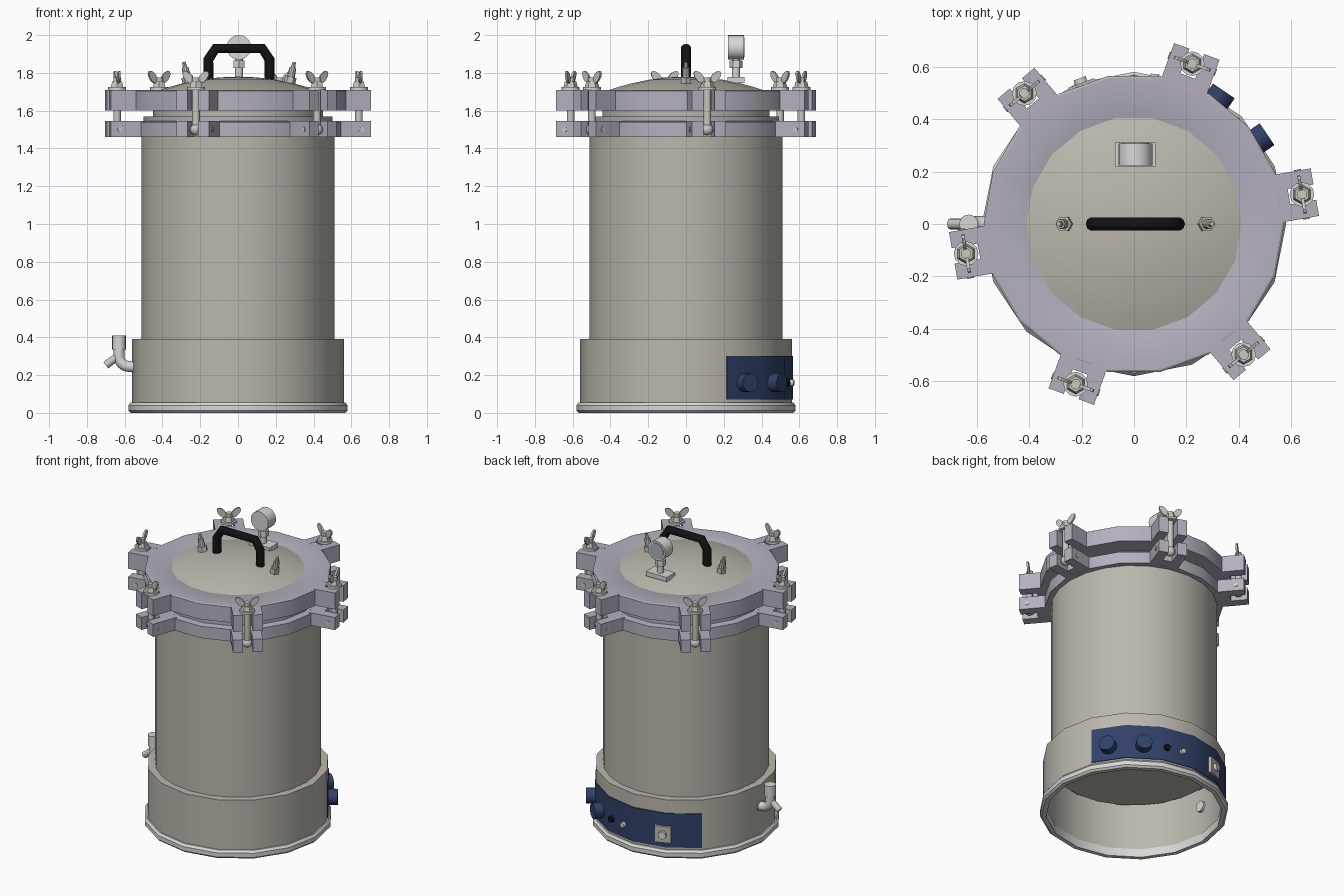
import bpy, bmesh, math
from mathutils import Vector, Matrix

if "Cube" in bpy.data.objects:
    bpy.data.objects.remove(bpy.data.objects["Cube"])

def material(name, r, g, b):
    m = bpy.data.materials.new(name)
    m.diffuse_color = (r, g, b, 1)
    m.use_nodes = True
    m.node_tree.nodes["Principled BSDF"].inputs["Base Color"].default_value = m.diffuse_color
    return m

STEEL = material("warm_steel", 0.50, 0.475, 0.42)
CAST = material("lavender_cast_metal", 0.46, 0.43, 0.51)
LIGHT = material("light_metal", 0.68, 0.68, 0.67)
BOLT = material("bolt_metal", 0.58, 0.57, 0.52)
BLUE = material("navy_panel", 0.03, 0.052, 0.14)
BLACK = material("black_plastic", 0.006, 0.006, 0.006)
DIAL = material("dial_grey", 0.42, 0.45, 0.50)

def finish(name, bm, mat, angle=32):
    bmesh.ops.remove_doubles(bm, verts=bm.verts, dist=1e-5)
    bmesh.ops.recalc_face_normals(bm, faces=bm.faces)
    me = bpy.data.meshes.new(name)
    bm.to_mesh(me)
    bm.free()
    me.materials.append(mat)
    me.shade_smooth()
    me.set_sharp_from_angle(angle=math.radians(angle))
    ob = bpy.data.objects.new(name, me)
    bpy.context.collection.objects.link(ob)
    return ob

def lathe(name, profile, n, mat, closed=True, a0=0, a1=360):
    """Revolve (radius, z) points about z; a partial sweep gets end caps."""
    bm = bmesh.new()
    full = a1 - a0 >= 360
    rows = []
    for i in range(n if full else n + 1):
        a = math.radians(a0 + (a1 - a0) * i / n)
        rows.append([bm.verts.new((r * math.cos(a), r * math.sin(a), z)) for r, z in profile])
    k = len(profile)
    for i in range(n):
        p, q = rows[i], rows[(i + 1) % len(rows)]
        for j in range(k if closed else k - 1):
            bm.faces.new((p[j], q[j], q[(j + 1) % k], p[(j + 1) % k]))
    if not full:
        bm.faces.new(rows[0])
        bm.faces.new(rows[-1])
    return finish(name, bm, mat)

def rod(name, p0, p1, r0, mat, r1=None, n=16):
    """Cylinder or cone between two points."""
    p0, p1 = Vector(p0), Vector(p1)
    d = p1 - p0
    mx = Matrix.Translation((p0 + p1) / 2) @ d.to_track_quat('Z', 'Y').to_matrix().to_4x4()
    bm = bmesh.new()
    bmesh.ops.create_cone(bm, cap_ends=True, segments=n, radius1=r0,
                          radius2=r0 if r1 is None else r1, depth=d.length, matrix=mx)
    return finish(name, bm, mat)

def boxes(name, frame, parts, mat):
    """Boxes given as (centre, size) inside a frame, joined as one object."""
    bm = bmesh.new()
    for c, s in parts:
        bmesh.ops.create_cube(bm, size=1, matrix=frame @ Matrix.Translation(c) @ Matrix.Diagonal((*s, 1)))
    return finish(name, bm, mat)

def tube(name, pts, r, mat):
    cu = bpy.data.curves.new(name, 'CURVE')
    cu.dimensions = '3D'
    cu.bevel_depth = r
    cu.bevel_resolution = 3
    cu.use_fill_caps = True
    sp = cu.splines.new('POLY')
    sp.points.add(len(pts) - 1)
    for p, co in zip(sp.points, pts):
        p.co = (*co, 1)
    cu.materials.append(mat)
    ob = bpy.data.objects.new(name, cu)
    bpy.context.collection.objects.link(ob)

def turn(deg):
    return Matrix.Rotation(math.radians(deg), 4, 'Z')

# Base shell (open below), foot rim, vessel body
lathe("base_shell", [(0.56, 0.03), (0.56, 0.39), (0.50, 0.39), (0.50, 0.375), (0.545, 0.375), (0.545, 0.03)], 16, STEEL)
lathe("foot_rim", [(0.54, 0.0), (0.568, 0.0), (0.58, 0.012), (0.58, 0.04), (0.568, 0.055), (0.54, 0.055)], 16, LIGHT)
lathe("vessel_body", [(0, 0.35), (0.51, 0.35), (0.51, 1.50), (0, 1.50)], 24, STEEL, closed=False)

# Clamp flanges, lid seal and dome
lathe("lower_flange", [(0.48, 1.46), (0.545, 1.46), (0.545, 1.54), (0.50, 1.545), (0.50, 1.57), (0.42, 1.57)], 18, CAST)
lathe("lid_seal", [(0, 1.55), (0.45, 1.55), (0.45, 1.62), (0, 1.62)], 18, STEEL, closed=False)
lathe("upper_flange", [(0.39, 1.60), (0.573, 1.60), (0.573, 1.705), (0.565, 1.71), (0.41, 1.71), (0.39, 1.70)], 18, CAST)
R = 1.235
lathe("lid_dome", [(r, 1.78 - R + math.sqrt(R * R - r * r)) for r in (0, 0.1, 0.2, 0.3, 0.36, 0.41)] + [(0.41, 1.69)],
      18, STEEL, closed=False)

# Six swing bolts in forked lugs
for i in range(6):
    f = turn(10 + 60 * i)
    for level, z0, z1 in (("lower", 1.46, 1.545), ("upper", 1.60, 1.71)):
        z, h = (z0 + z1) / 2, z1 - z0
        parts = [((0.61, s * 0.061, z), (0.18, 0.062, h)) for s in (-1, 1)]
        parts.append(((0.55, 0, z), (0.10, 0.10, h - 0.002)))
        boxes(f"{level}_lug_{i}", f, parts, CAST)
    at = lambda y, z: f @ Vector((0.65, y, z))
    rod(f"hinge_pin_{i}", at(-0.096, 1.50), at(0.096, 1.50), 0.014, BOLT, n=10)
    rod(f"bolt_shaft_{i}", at(0, 1.50), at(0, 1.775), 0.02, BOLT, n=12)
    rod(f"washer_{i}", at(0, 1.71), at(0, 1.725), 0.047, LIGHT, n=12)
    rod(f"nut_{i}", at(0, 1.725), at(0, 1.755), 0.038, BOLT, 0.03, n=6)
    bm = bmesh.new()
    bmesh.ops.create_uvsphere(bm, u_segments=12, v_segments=8, radius=0.031, matrix=Matrix.Translation(at(0, 1.50)))
    finish(f"bolt_eye_{i}", bm, BOLT)
    # Wing ears stand in the tangential plane
    bm = bmesh.new()
    for s in (-1, 1):
        mx = (f @ Matrix.Translation((0.65, s * 0.043, 1.777)) @ Matrix.Rotation(s * math.radians(48), 4, 'X')
              @ Matrix.Diagonal((1, 0.04, 0.021, 1)) @ Matrix.Rotation(math.pi / 2, 4, 'Y'))
        bmesh.ops.create_cone(bm, cap_ends=True, segments=12, radius1=1, radius2=1, depth=0.012, matrix=mx)
    finish(f"wing_ears_{i}", bm, BOLT)

# Lid handle
tube("lid_handle", [(-0.157, 0, 1.75), (-0.157, 0, 1.87), (-0.118, 0, 1.93),
                    (0.128, 0, 1.93), (0.167, 0, 1.87), (0.167, 0, 1.75)], 0.027, BLACK)

# Two relief valves, square to the dome
for side, x in (("left", -0.262), ("right", 0.272)):
    base, up = Vector((x, 0, 1.745)), Vector((x * 0.85, 0, 1)).normalized()
    for part, a, b, r0, r1, n in (("nut", 0, 0.035, 0.031, 0.031, 6), ("stem", 0.03, 0.085, 0.021, 0.018, 10),
                                  ("tip", 0.085, 0.115, 0.012, 0.009, 8)):
        rod(f"{side}_valve_{part}", base + up * a, base + up * b, r0, BOLT, r1, n)

# Pressure gauge
gx, gy = 0.005, 0.265
boxes("gauge_mount", Matrix.Translation((gx, gy, 1.762)), [((0, 0, 0), (0.155, 0.09, 0.03))], LIGHT)
rod("gauge_stem", (gx, gy, 1.76), (gx, gy, 1.89), 0.021, LIGHT, n=12)
rod("gauge_collar", (gx, gy, 1.825), (gx, gy, 1.865), 0.034, LIGHT, n=6)
rod("gauge_case", (gx, gy - 0.042, 1.935), (gx, gy + 0.042, 1.935), 0.065, LIGHT, n=20)
rod("gauge_dial", (gx, gy + 0.04, 1.935), (gx, gy + 0.045, 1.935), 0.052, DIAL, n=20)

# Control panel wrapped over five facets of the base
lathe("control_panel", [(0.555, 0.07), (0.566, 0.07), (0.566, 0.30), (0.555, 0.30)], 5, BLUE, a0=22.5, a1=135)

def radial(name, deg, r0, r1, rad, mat, z=0.16, n=14):
    f = turn(deg)
    rod(name, f @ Vector((r0, 0, z)), f @ Vector((r1, 0, z)), rad, mat, n=n)

for i, a in enumerate((34, 56)):
    radial(f"knob_{i}", a, 0.54, 0.612, 0.05, BLUE, n=16)
radial("black_button", 71, 0.54, 0.577, 0.021, BLACK)
radial("pilot_lamp", 82, 0.54, 0.577, 0.017, LIGHT)
boxes("switch_plate", turn(110.5), [((0.558, 0, 0.16), (0.032, 0.105, 0.11))], STEEL)
radial("switch_button", 110.5, 0.56, 0.593, 0.025, LIGHT)

# Drain spout on the left
elbow = [(-0.53, 0, 0.245), (-0.575, 0, 0.245)]
for k in range(1, 7):
    a = math.radians(15 * k)
    elbow.append((-0.575 - 0.055 * math.sin(a), 0, 0.30 - 0.055 * math.cos(a)))
tube("drain_elbow", elbow + [(-0.63, 0, 0.35)], 0.03, LIGHT)
rod("drain_cap", (-0.63, 0, 0.335), (-0.63, 0, 0.41), 0.036, LIGHT)
rod("drain_nozzle", (-0.63, 0, 0.305), (-0.70, 0, 0.252), 0.021, BOLT, n=12)
rod("drain_inner_fitting", (-0.56, 0, 0.245), (-0.525, 0, 0.245), 0.036, LIGHT)
